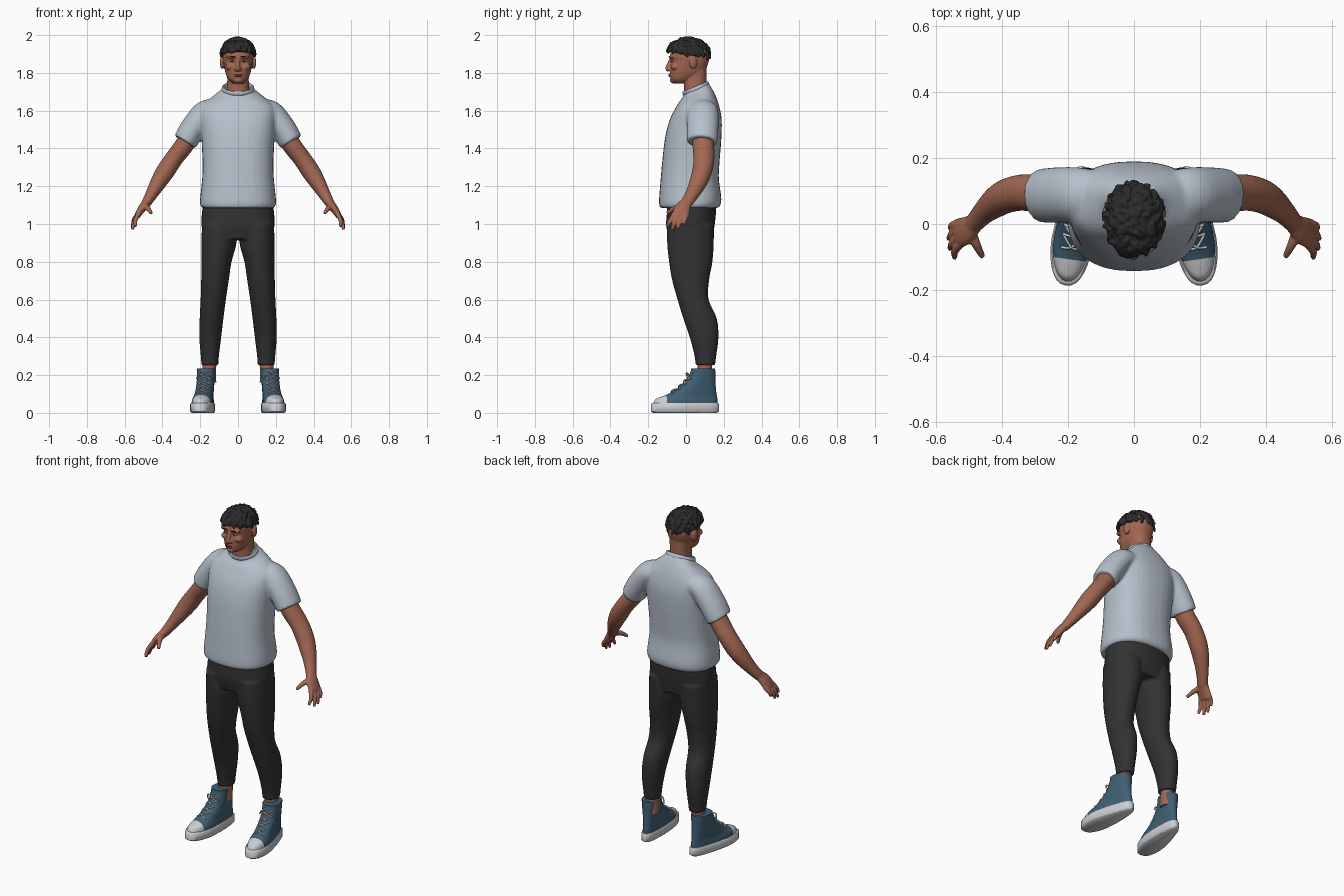
import bpy, bmesh, math, random
from mathutils import Matrix, Vector

random.seed(4)
if "Cube" in bpy.data.objects:
    bpy.data.objects.remove(bpy.data.objects["Cube"])


def material(name, r, g, b):
    m = bpy.data.materials.new(name)
    m.use_nodes = True
    m.diffuse_color = (r, g, b, 1)
    bsdf = m.node_tree.nodes["Principled BSDF"]
    bsdf.inputs["Base Color"].default_value = (r, g, b, 1)
    bsdf.inputs["Roughness"].default_value = 0.8
    return m


SKIN = material("skin", .36, .135, .085)
LIP = material("lips", .25, .08, .055)
HAIR = material("black hair", .024, .024, .025)
SHIRT = material("pale grey shirt", .47, .53, .6)
PANTS = material("charcoal trousers", .032, .032, .032)
SHOE = material("blue canvas", .05, .115, .17)
RUBBER = material("white rubber", .6, .62, .64)
EYE = material("eye white", .5, .48, .46)
IRIS = material("dark iris", .02, .012, .01)


def spline(pts, n=5):
    """Smooth Catmull-Rom resampling of rows of numbers."""
    out = []
    for i in range(len(pts) - 1):
        a, b, c, d = (Vector(pts[max(0, min(len(pts) - 1, i + k))]) for k in (-1, 0, 1, 2))
        for k in range(n):
            t = k / n
            out.append(b + (c - a) * (t / 2) + (a * 2 - b * 5 + c * 4 - d) * (t * t / 2)
                       + (b * 3 - a - c * 3 + d) * (t ** 3 / 2))
    return out + [Vector(pts[-1])]


def skin_rings(bm, rings):
    loops = [[bm.verts.new(p) for p in ring] for ring in rings]
    n = len(loops[0])
    for a, b in zip(loops, loops[1:]):
        for i in range(n):
            bm.faces.new((a[i], a[(i + 1) % n], b[(i + 1) % n], b[i]))
    bm.faces.new(loops[0])
    bm.faces.new(loops[-1])


def circle(power, seg=32):
    for i in range(seg):
        a = math.tau * i / seg
        c, s = math.cos(a), math.sin(a)
        yield (math.copysign(abs(c) ** (2 / power), c), math.copysign(abs(s) ** (2 / power), s))


def stack(bm, rows, power=2.3, side=1, smooth=True, egg=False):
    """Level sections: height, front y, back y, half width, centre x, tilt."""
    rows = [tuple(r) + (0,) * (6 - len(r)) for r in rows]
    rings = []
    for z, yf, yb, hw, cx, tilt in (spline(rows) if smooth else rows):
        ring = []
        for c, s in circle(power):
            dy = s * (yb - yf) / 2
            y = (yf + yb) / 2 + dy
            w = .72 + .28 * max(0, min(1, (.1 - y) / .17)) if egg else 1
            ring.append((side * cx + c * hw * w, y, z + tilt * dy))
        rings.append(ring)
    skin_rings(bm, rings)


def limb(bm, pts, side=1, seg=16):
    """Tube along a path: x, y, z, radius toward y, radius across."""
    pts = spline(pts)
    rings = []
    for i, p in enumerate(pts):
        t = (pts[min(i + 1, len(pts) - 1)] - pts[max(i - 1, 0)])
        t = Vector(t[:3]).normalized()
        u = (Vector((0, 1, 0)) - t * t.y).normalized()
        v = t.cross(u)
        ring = [Vector(p[:3]) + u * (c * p[3]) + v * (s * p[4]) for c, s in circle(2, seg)]
        rings.append([(side * q.x, q.y, q.z) for q in ring])
    skin_rings(bm, rings)


def blob(bm, loc, size, rot=Matrix()):
    bmesh.ops.create_uvsphere(bm, u_segments=16, v_segments=10, radius=1,
                              matrix=Matrix.Translation(loc) @ rot @ Matrix.Diagonal((*size, 1)))


def finish(bm, name, *mats, voxel=0, relax=4, angle=50):
    bmesh.ops.recalc_face_normals(bm, faces=bm.faces)
    me = bpy.data.meshes.new(name)
    bm.to_mesh(me)
    bm.free()
    for m in mats:
        me.materials.append(m)
    ob = bpy.data.objects.new(name, me)
    bpy.context.collection.objects.link(ob)
    bpy.ops.object.select_all(action='DESELECT')
    ob.select_set(True)
    bpy.context.view_layer.objects.active = ob
    if voxel:  # fuse overlapping volumes into one smooth surface
        r = ob.modifiers.new("fuse", 'REMESH')
        r.mode, r.voxel_size, r.use_smooth_shade = 'VOXEL', voxel, True
        s = ob.modifiers.new("relax", 'SMOOTH')
        s.factor, s.iterations = .5, relax
    else:
        bpy.ops.object.shade_smooth_by_angle(angle=math.radians(angle))
    return ob


# Shirt: torso and both sleeves
bm = bmesh.new()
stack(bm, [(1.085, -.135, .168, .188), (1.1, -.142, .182, .2), (1.14, -.142, .187, .2),
           (1.24, -.134, .174, .19), (1.32, -.127, .177, .188), (1.45, -.112, .187, .193),
           (1.55, -.087, .189, .2), (1.62, -.052, .177, .195), (1.67, -.03, .155, .14, 0, .15),
           (1.7, -.015, .13, .095, 0, .4), (1.72, -.01, .115, .078, 0, .45)], 2.4)
for s in (1, -1):
    limb(bm, [(.1, .09, 1.6, .07, .055), (.17, .09, 1.59, .082, .066), (.232, .088, 1.515, .084, .068),
              (.272, .086, 1.45, .082, .066), (.282, .085, 1.434, .08, .064)], s, 24)
finish(bm, "shirt", SHIRT, voxel=.008, relax=5)

# Ribbed collar, low at the front
bpy.ops.mesh.primitive_torus_add(major_radius=.074, minor_radius=.009, major_segments=40, minor_segments=10,
                                 location=(0, .052, 1.716), rotation=(math.radians(23), 0, 0))
collar = bpy.context.object
collar.name = "shirt_collar"
collar.scale = (1.05, .92, 1.5)
collar.data.materials.append(SHIRT)
bpy.ops.object.shade_smooth_by_angle()

# Trousers: hips and both legs
bm = bmesh.new()
stack(bm, [(1.11, -.1, .16, .185), (1.05, -.102, .158, .192), (.99, -.105, .151, .193), (.92, -.09, .14, .17)])
for s in (1, -1):
    stack(bm, [(1, -.1, .148, .09, .1), (.9, -.1, .147, .093, .101), (.8, -.09, .14, .08, .114),
               (.7, -.073, .122, .073, .122), (.6, -.045, .12, .067, .131), (.5, -.015, .163, .063, .14),
               (.4, .02, .172, .058, .147), (.3, .045, .16, .048, .149), (.252, .05, .154, .045, .149)], 2.1, s)
finish(bm, "trousers", PANTS, voxel=.008, relax=4)

# Head and neck, fused with nose, brow, cheeks, chin and ears
bm = bmesh.new()
stack(bm, [(1.745, -.06, 0, .03), (1.765, -.08, .04, .05), (1.79, -.083, .08, .063), (1.82, -.084, .105, .071),
           (1.86, -.078, .12, .077), (1.89, -.085, .123, .079), (1.93, -.07, .11, .075), (1.955, -.03, .08, .05)])
stack(bm, [(1.62, -.01, .12, .07), (1.7, -.01, .112, .062), (1.76, -.012, .108, .057), (1.84, -.01, .11, .06)])
limb(bm, [(0, -.075, 1.88, .01, .011), (0, -.086, 1.85, .012, .01), (0, -.096, 1.825, .014, .013),
          (0, -.088, 1.812, .01, .012)])
blob(bm, (0, -.066, 1.762), (.026, .02, .018))
blob(bm, (0, -.076, 1.788), (.026, .013, .014))
for s in (1, -1):
    blob(bm, (s * .012, -.09, 1.818), (.009, .011, .008))
    blob(bm, (s * .03, -.075, 1.884), (.032, .015, .009))
    blob(bm, (s * .043, -.058, 1.832), (.024, .022, .018))
    blob(bm, (s * .084, .038, 1.855), (.012, .022, .035), Matrix.Rotation(s * .25, 4, 'Z'))
finish(bm, "head", SKIN, voxel=.004, relax=3)

bm = bmesh.new()
blob(bm, (0, -.087, 1.791), (.021, .005, .004))
blob(bm, (0, -.087, 1.783), (.018, .006, .005))
finish(bm, "lips", LIP)

for s, side in ((1, "left"), (-1, "right")):
    bm = bmesh.new()
    blob(bm, (s * .031, -.0725, 1.862), (.014, .008, .0055))
    finish(bm, side + "_eye", EYE)
    bm = bmesh.new()
    blob(bm, (s * .031, -.0785, 1.862), (.0055, .0035, .005))
    finish(bm, side + "_iris", IRIS)
    bm = bmesh.new()
    blob(bm, (s * .033, -.084, 1.886), (.02, .007, .0045), Matrix.Rotation(s * .25, 4, 'Z'))
    finish(bm, side + "_eyebrow", HAIR)

# Hair: trimmed cap covered in overlapping tufts
bm = bmesh.new()
centre, size = Vector((0, .012, 1.898)), Vector((.089, .113, .086))
trim_point, trim_normal = Vector((0, 0, 1.897)), Vector((0, .18, 1))
blob(bm, centre, size)
cut = bmesh.ops.bisect_plane(bm, geom=bm.verts[:] + bm.edges[:] + bm.faces[:], plane_co=trim_point,
                             plane_no=trim_normal, clear_inner=True)
bmesh.ops.edgeloop_fill(bm, edges=[e for e in cut["geom_cut"] if isinstance(e, bmesh.types.BMEdge)])
for i in range(170):
    d = Vector((random.gauss(0, 1), random.gauss(0, 1), random.uniform(-.1, 1.6))).normalized()
    p = centre + d * size
    if (p - trim_point).dot(trim_normal) > .004:
        turn = d.to_track_quat('Z', 'Y').to_matrix().to_4x4()
        turn = turn @ Matrix.Rotation(random.uniform(-.7, .7), 4, 'Z') @ Matrix.Rotation(random.uniform(-.3, .3), 4, 'X')
        blob(bm, p, (.008, random.uniform(.014, .026), .009), turn)
finish(bm, "hair", HAIR, voxel=.0035, relax=1)

# Arms with hands, ankles and shoes
upper_rows = [(.045, -.178, .168, .06), (.07, -.165, .168, .058), (.085, -.135, .166, .055), (.1, -.095, .163, .055),
              (.13, -.045, .16, .057), (.17, 0, .157, .06), (.21, .022, .157, .063), (.235, .028, .155, .065)]
lace_rows = [(.105, -.088), (.13, -.047), (.155, -.018), (.18, .003), (.205, .018)]
for s, side in ((1, "left"), (-1, "right")):
    bm = bmesh.new()
    limb(bm, [(.24, .088, 1.485, .055, .052), (.29, .092, 1.41, .057, .05), (.34, .095, 1.345, .055, .048),
              (.385, .085, 1.278, .052, .049), (.42, .065, 1.222, .047, .043), (.455, .035, 1.162, .037, .033),
              (.487, 0, 1.108, .031, .025), (.492, -.004, 1.1, .03, .024)], s, 24)
    limb(bm, [(.482, .003, 1.115, .03, .024), (.51, -.02, 1.08, .043, .021), (.532, -.028, 1.045, .045, .016),
              (.536, -.03, 1.037, .04, .012)], s, 24)
    for y, tip in ((-.062, (.543, -.103, .985)), (-.039, (.558, -.076, .97)),
                   (-.016, (.561, -.045, .974)), (.005, (.557, -.012, .998))):
        base = Vector((.526, y, 1.055))
        mid = base.lerp(Vector(tip), .5) + Vector((.008, 0, 0))
        limb(bm, [(*base, .012, .013), (*mid, .0115, .0115), (*tip, .008, .008)], s, 12)
    limb(bm, [(.497, -.02, 1.095, .02, .017), (.478, -.062, 1.083, .014, .014), (.458, -.1, 1.056, .009, .009)], s, 12)
    finish(bm, side + "_arm", SKIN, voxel=.0045, relax=3)

    bm = bmesh.new()
    stack(bm, [(.16, .06, .14, .037, .152), (.22, .062, .138, .036, .152), (.29, .06, .14, .037, .15)], 2, s)
    finish(bm, side + "_ankle", SKIN)

    # Shoe pieces share one toed-out placement
    place = Matrix.Translation((s * .18, 0, 0)) @ Matrix.Rotation(s * .14, 4, 'Z')
    bm = bmesh.new()
    stack(bm, [(0, -.176, .166, .058), (.008, -.188, .177, .066), (.045, -.188, .177, .066),
               (.052, -.18, .172, .061)], 2.4, smooth=False, egg=True)
    bm.transform(place)
    finish(bm, side + "_shoe_sole", RUBBER)

    bm = bmesh.new()
    stack(bm, upper_rows, 2.2, egg=True)
    bmesh.ops.bisect_plane(bm, geom=bm.verts[:] + bm.edges[:] + bm.faces[:],
                           plane_co=(0, -.108, 0), plane_no=(0, 1, 0))
    for f in bm.faces:  # rubber toe cap
        f.material_index = int(f.calc_center_median().y < -.108)
    bm.transform(place)
    finish(bm, side + "_shoe_upper", SHOE, RUBBER)

    bm = bmesh.new()
    for (za, ya), (zb, yb) in zip(lace_rows, lace_rows[1:]):
        for k in (1, -1):
            limb(bm, [(-k * .03, ya + .013, za, .004, .004),
                      (0, (ya + yb) / 2 - .004, (za + zb) / 2 + .002, .004, .004),
                      (k * .03, yb + .013, zb, .004, .004)], 1, 8)
    for k in (1, -1):  # loose bow ends
        limb(bm, [(0, .012, .205, .004, .004), (k * .025, .005, .208, .004, .004),
                  (k * .042, .02, .18, .004, .004)], 1, 8)
    bm.transform(place)
    finish(bm, side + "_shoe_laces", RUBBER)
